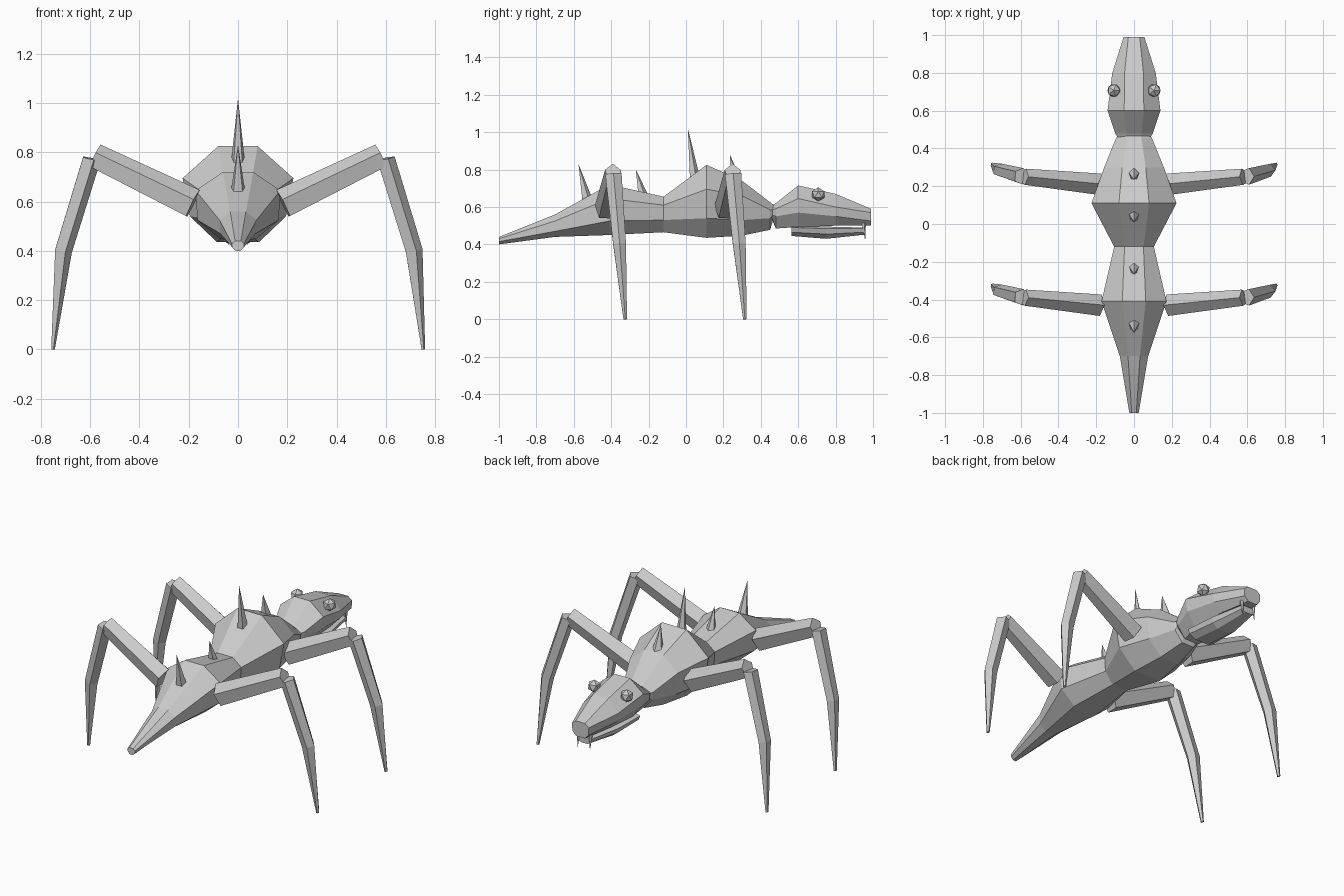
import bpy, bmesh, math
from mathutils import Vector

if "Cube" in bpy.data.objects:
    bpy.data.objects.remove(bpy.data.objects["Cube"])

grey = bpy.data.materials.new("stone_grey")
grey.diffuse_color = (0.6, 0.6, 0.6, 1)
grey.use_nodes = True
grey.node_tree.nodes["Principled BSDF"].inputs["Base Color"].default_value = grey.diffuse_color


def finish(name, bm):
    bmesh.ops.recalc_face_normals(bm, faces=bm.faces)
    mesh = bpy.data.meshes.new(name)
    bm.to_mesh(mesh)
    bm.free()
    mesh.materials.append(grey)
    obj = bpy.data.objects.new(name, mesh)
    bpy.context.collection.objects.link(obj)
    return obj


def loft(name, rings):
    """Skin a closed tube through rings of equal point count."""
    bm = bmesh.new()
    loops = [[bm.verts.new(p) for p in ring] for ring in rings]
    n = len(loops[0])
    for a, b in zip(loops, loops[1:]):
        for i in range(n):
            j = (i + 1) % n
            bm.faces.new((a[i], a[j], b[j], b[i]))
    bm.faces.new(loops[0])
    bm.faces.new(loops[-1])
    return finish(name, bm)


def section(y, top, top_w, up, up_w, low, low_w, bottom, bottom_w):
    """Symmetric eight-sided cross-section."""
    half = [(top_w, top), (up_w, up), (low_w, low), (bottom_w, bottom)]
    pts = half + [(-x, z) for x, z in reversed(half)]
    return [(x, y, z) for x, z in pts]


def limb(name, stations, sides=5, turn=0.0):
    """Tapered prism through (centre, radius across, radius along y)."""
    axis = (Vector(stations[-1][0]) - Vector(stations[0][0])).normalized()
    v = Vector((0, 1, 0))
    v = (v - axis * v.dot(axis)).normalized()
    u = v.cross(axis)
    rings = []
    for c, ru, rv in stations:
        rings.append([Vector(c) + u * ru * math.cos(turn + math.tau * i / sides)
                      + v * rv * math.sin(turn + math.tau * i / sides)
                      for i in range(sides)])
    return loft(name, rings)


def spike(name, base, tip, radius, sides=5):
    bm = bmesh.new()
    base, tip = Vector(base), Vector(tip)
    ring = [bm.verts.new(base + Vector((radius * math.sin(math.tau * i / sides),
                                       radius * math.cos(math.tau * i / sides), 0)))
            for i in range(sides)]
    apex = bm.verts.new(tip)
    for i in range(sides):
        bm.faces.new((ring[i], ring[(i + 1) % sides], apex))
    bm.faces.new(ring)
    return finish(name, bm)


# Tail, abdomen, waist, thorax and neck
loft("body", [
    section(-1.00, .44, .012, .43, .025, .415, .024, .40, .010),
    section(-0.70, .56, .032, .525, .075, .47, .072, .44, .030),
    section(-0.41, .72, .062, .645, .172, .525, .165, .45, .075),
    section(-0.12, .655, .050, .61, .105, .53, .100, .465, .050),
    section(0.11, .825, .080, .695, .225, .54, .195, .435, .085),
    section(0.30, .74, .062, .66, .158, .53, .145, .447, .062),
    section(0.45, .625, .040, .585, .097, .54, .090, .478, .040),
    section(0.47, .61, .036, .585, .085, .56, .080, .545, .036),
])

# Skull with blunt snout
loft("head", [
    section(0.455, .605, .036, .585, .085, .56, .080, .545, .036),
    section(0.48, .62, .040, .59, .100, .55, .095, .485, .045),
    section(0.60, .715, .052, .645, .140, .57, .130, .493, .070),
    section(0.80, .67, .050, .60, .115, .55, .108, .50, .060),
    section(0.99, .59, .030, .57, .055, .525, .053, .50, .028),
])

# Lower jaw
loft("jaw", [
    section(0.565, .50, .055, .49, .095, .465, .085, .445, .045),
    section(0.75, .495, .055, .485, .085, .455, .075, .43, .042),
    section(0.955, .49, .025, .485, .045, .465, .042, .452, .020),
])

# Back spines
for i, (base, tip, r) in enumerate([
        ((0, .265, .74), (0, .235, .88), .032),
        ((0, .050, .72), (0, .010, 1.02), .034),
        ((0, -.230, .66), (0, -.268, .80), .030),
        ((0, -.525, .62), (0, -.575, .83), .034)]):
    spike(f"back_spine_{i + 1}", base, tip, r)

for side, s in (("left", -1), ("right", 1)):
    # Eyes
    bm = bmesh.new()
    bmesh.ops.create_icosphere(bm, subdivisions=1, radius=.038)
    bmesh.ops.translate(bm, verts=bm.verts, vec=(s * .107, .707, .667))
    finish(f"{side}_eye", bm)
    # Fangs
    spike(f"{side}_fang", (s * .040, .950, .515), (s * .040, .958, .42), .012)
    # Legs: thick thigh, then a bent shin ending in a point
    for place, y in (("front", 0.0), ("rear", -0.64)):
        limb(f"{place}_{side}_thigh", [
            ((s * .185, y + .210, .588), .066, .060),
            ((s * .582, y + .250, .782), .055, .045)], turn=math.pi if s > 0 else 0)
        limb(f"{place}_{side}_shin", [
            ((s * .597, y + .252, .775), .040, .046),
            ((s * .712, y + .285, .40), .038, .036),
            ((s * .752, y + .315, 0), .008, .010)], turn=math.pi)
